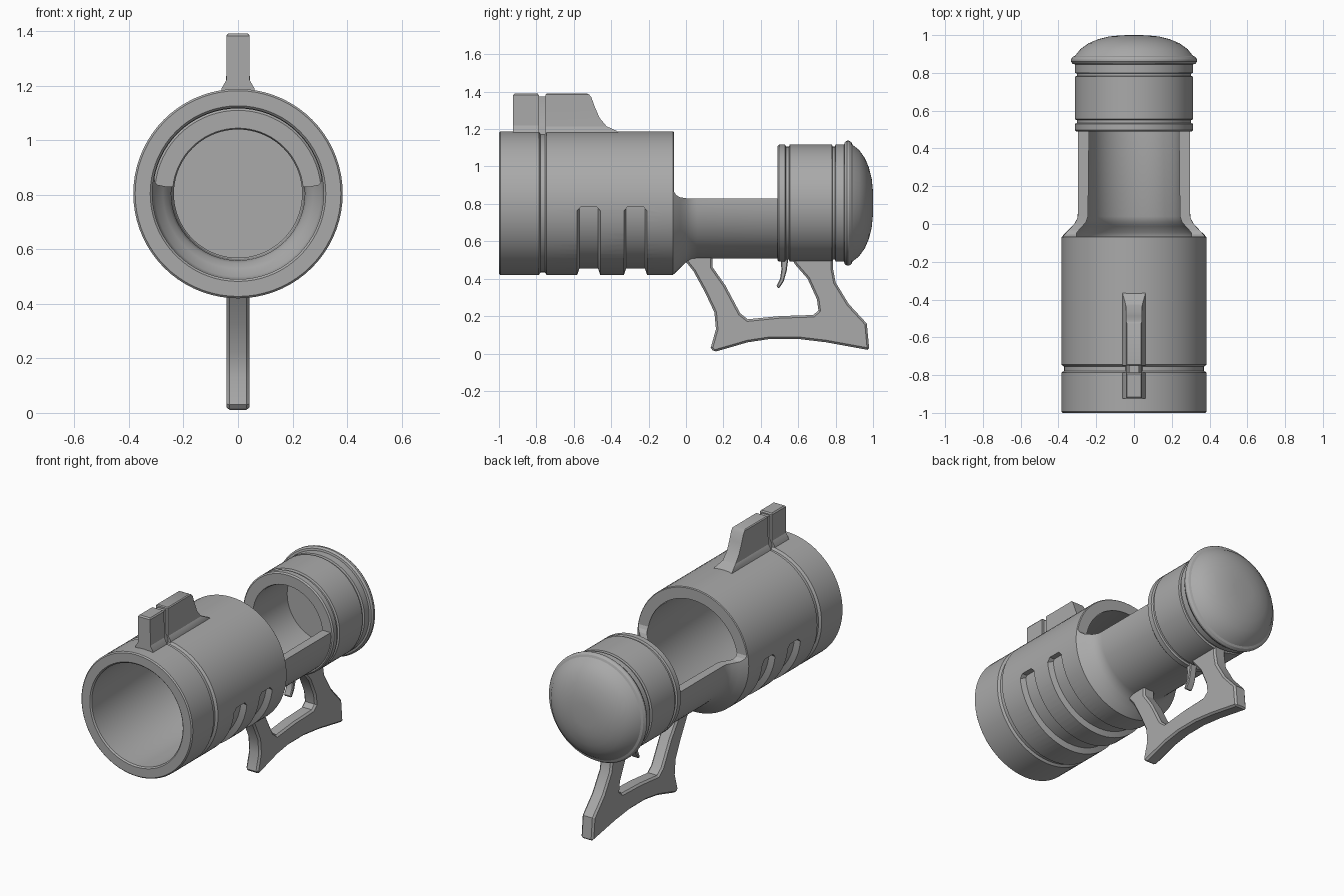
import bpy, bmesh, math
from mathutils import Matrix, Vector

AXIS_Z = 0.804
SIDES = 72

cube = bpy.data.objects.get("Cube")
if cube:
    bpy.data.objects.remove(cube, do_unlink=True)

grey = bpy.data.materials.new("plain grey")
grey.use_nodes = True
colour = (0.4, 0.4, 0.4, 1)
grey.diffuse_color = colour
grey.node_tree.nodes["Principled BSDF"].inputs["Base Color"].default_value = colour


def finish(name, bm):
    bmesh.ops.remove_doubles(bm, verts=bm.verts, dist=1e-5)
    bmesh.ops.recalc_face_normals(bm, faces=bm.faces)
    mesh = bpy.data.meshes.new(name)
    bm.to_mesh(mesh)
    bm.free()
    mesh.materials.append(grey)
    ob = bpy.data.objects.new(name, mesh)
    bpy.context.collection.objects.link(ob)
    return ob


def lathe(name, profile, closed=False):
    """Turn (radius, y) points about the long axis."""
    bm = bmesh.new()
    verts = [bm.verts.new((r, y, AXIS_Z)) for r, y in profile]
    pairs = list(zip(verts, verts[1:]))
    if closed:
        pairs.append((verts[-1], verts[0]))
    edges = [bm.edges.new(p) for p in pairs]
    bmesh.ops.spin(bm, geom=verts + edges, cent=(0, 0, AXIS_Z), axis=(0, 1, 0),
                   angle=math.tau, steps=SIDES, use_merge=True)
    return finish(name, bm)


def plate(name, outline, half):
    """Extrude a (y, z) outline across x."""
    bm = bmesh.new()
    face = bm.faces.new([bm.verts.new((-half, y, z)) for y, z in outline])
    new = bmesh.ops.extrude_face_region(bm, geom=[face])["geom"]
    bmesh.ops.translate(bm, vec=(2 * half, 0, 0),
                        verts=[g for g in new if isinstance(g, bmesh.types.BMVert)])
    return finish(name, bm)


def stack(name, levels):
    """Loft rectangles given as (z, front y, back y, half width)."""
    bm = bmesh.new()
    rings = [[bm.verts.new(p) for p in ((-w, a, z), (w, a, z), (w, b, z), (-w, b, z))]
             for z, a, b, w in levels]
    for low, high in zip(rings, rings[1:]):
        for i in range(4):
            j = (i + 1) % 4
            bm.faces.new((low[i], low[j], high[j], high[i]))
    bm.faces.new(rings[0])
    bm.faces.new(rings[-1])
    return finish(name, bm)


def apply(ob):
    graph = bpy.context.evaluated_depsgraph_get()
    mesh = bpy.data.meshes.new_from_object(ob.evaluated_get(graph))
    ob.modifiers.clear()
    ob.data = mesh


def boolean(ob, cutter, operation):
    mod = ob.modifiers.new("cut", "BOOLEAN")
    mod.operation, mod.object, mod.solver = operation, cutter, "EXACT"
    apply(ob)
    bpy.data.objects.remove(cutter, do_unlink=True)


def bevel(ob, width, segments=1):
    mod = ob.modifiers.new("bevel", "BEVEL")
    mod.width, mod.segments = width, segments
    mod.limit_method, mod.angle_limit = "ANGLE", math.radians(60)
    apply(ob)


# Barrel, open trough and capped rear chamber, turned as one shell
dome = [(0, 1), (0.07, 0.999), (0.13, 0.993), (0.19, 0.978), (0.24, 0.957),
        (0.285, 0.925), (0.312, 0.89)]
lip = [(0.325, 0.885), (0.334, 0.872), (0.334, 0.86), (0.325, 0.848), (0.313, 0.845)]
chamber = [(0.313, 0.8), (0.302, 0.796), (0.302, 0.784), (0.313, 0.78),
           (0.313, 0.555), (0.302, 0.55), (0.302, 0.535), (0.313, 0.53),
           (0.313, 0.498), (0.305, 0.49)]
trough = [(0.297, 0.49), (0.297, 0.06), (0.3, 0.03), (0.317, 0), (0.345, -0.03),
          (0.377, -0.062), (0.384, -0.07)]
barrel = [(0.384, -0.745), (0.37, -0.755), (0.37, -0.777), (0.384, -0.787),
          (0.384, -0.993), (0.377, -1), (0.322, -1), (0.314, -0.992)]
inside = [(0.314, -0.07), (0.305, -0.045), (0.275, -0.012), (0.255, 0.01),
          (0.245, 0.04), (0.24, 0.49), (0.235, 0.5), (0.235, 0.82), (0, 0.82)]
body = lathe("barrel_body", dome + lip + chamber + trough + barrel + inside)

# Open the upper half between barrel and chamber
opening = plate("opening_cutter", [(-0.065, 1.6), (-0.065, 0.868), (-0.055, 0.85),
                                   (-0.035, 0.836), (0, 0.83), (0.49, 0.83), (0.49, 1.6)], 0.6)
boolean(body, opening, "DIFFERENCE")

# Two recessed bands around the barrel's underside
for y in (-0.52, -0.27):
    band = lathe("band_cutter", [(0.35, y - 0.05), (0.35, y + 0.05),
                                 (0.45, y + 0.085), (0.45, y - 0.085)], closed=True)
    limit = plate("band_limit", [(y - 0.1, 0.2), (y + 0.1, 0.2), (y + 0.1, 0.72),
                                 (y + 0.06, 0.765), (y + 0.04, 0.787),
                                 (y - 0.04, 0.787), (y - 0.06, 0.765), (y - 0.1, 0.72)], 0.6)
    boolean(band, limit, "INTERSECT")
    boolean(body, band, "DIFFERENCE")

# Top sight: two blocks with flared feet and a narrow core between them
front = -0.925
stack("sight_front", [(1.15, front, -0.787, 0.066), (1.19, front, -0.787, 0.06),
                      (1.22, front, -0.787, 0.043), (1.382, front, -0.787, 0.042),
                      (1.39, front + 0.008, -0.793, 0.036)])
stack("sight_core", [(1.15, -0.8, -0.74, 0.045), (1.2, -0.8, -0.74, 0.042),
                     (1.23, -0.8, -0.74, 0.028), (1.375, -0.8, -0.74, 0.027)])
stack("sight_back", [(1.15, -0.75, -0.34, 0.066), (1.19, -0.75, -0.37, 0.06),
                     (1.215, -0.75, -0.425, 0.044), (1.26, -0.75, -0.462, 0.042),
                     (1.32, -0.75, -0.488, 0.042), (1.37, -0.75, -0.506, 0.042),
                     (1.385, -0.75, -0.518, 0.042), (1.39, -0.744, -0.53, 0.036)])

# Handle: U-shaped frame below the trough
outer = [(0, 0.53), (0, 0.49), (0.04, 0.44), (0.1, 0.33), (0.152, 0.22), (0.16, 0.13),
         (0.132, 0.03), (0.15, 0.008), (0.33, 0.06), (0.45, 0.078), (0.6, 0.078),
         (0.75, 0.06), (0.98, 0.018), (0.967, 0.16), (0.87, 0.265), (0.8, 0.38),
         (0.785, 0.46), (0.785, 0.53)]
hole = [(0.56, 0.53), (0.58, 0.48), (0.65, 0.4), (0.7, 0.29), (0.708, 0.23), (0.68, 0.206),
        (0.5, 0.2), (0.33, 0.183), (0.29, 0.215), (0.21, 0.365), (0.143, 0.46), (0.14, 0.53)]
handle = plate("handle", outer + hole, 0.042)
bevel(handle, 0.011)

# Trigger
trigger = plate("trigger", [(0.505, 0.53), (0.51, 0.45), (0.503, 0.4), (0.483, 0.358),
                            (0.497, 0.348), (0.522, 0.385), (0.538, 0.44), (0.55, 0.53)], 0.024)
bevel(trigger, 0.005)

# Smooth turned surfaces, crisp edges
for ob in bpy.context.collection.objects:
    if ob.type == "MESH" and ob.data.materials and ob.data.materials[0] == grey:
        bpy.ops.object.select_all(action="DESELECT")
        ob.select_set(True)
        bpy.context.view_layer.objects.active = ob
        bpy.ops.object.shade_smooth_by_angle(angle=math.radians(25))
